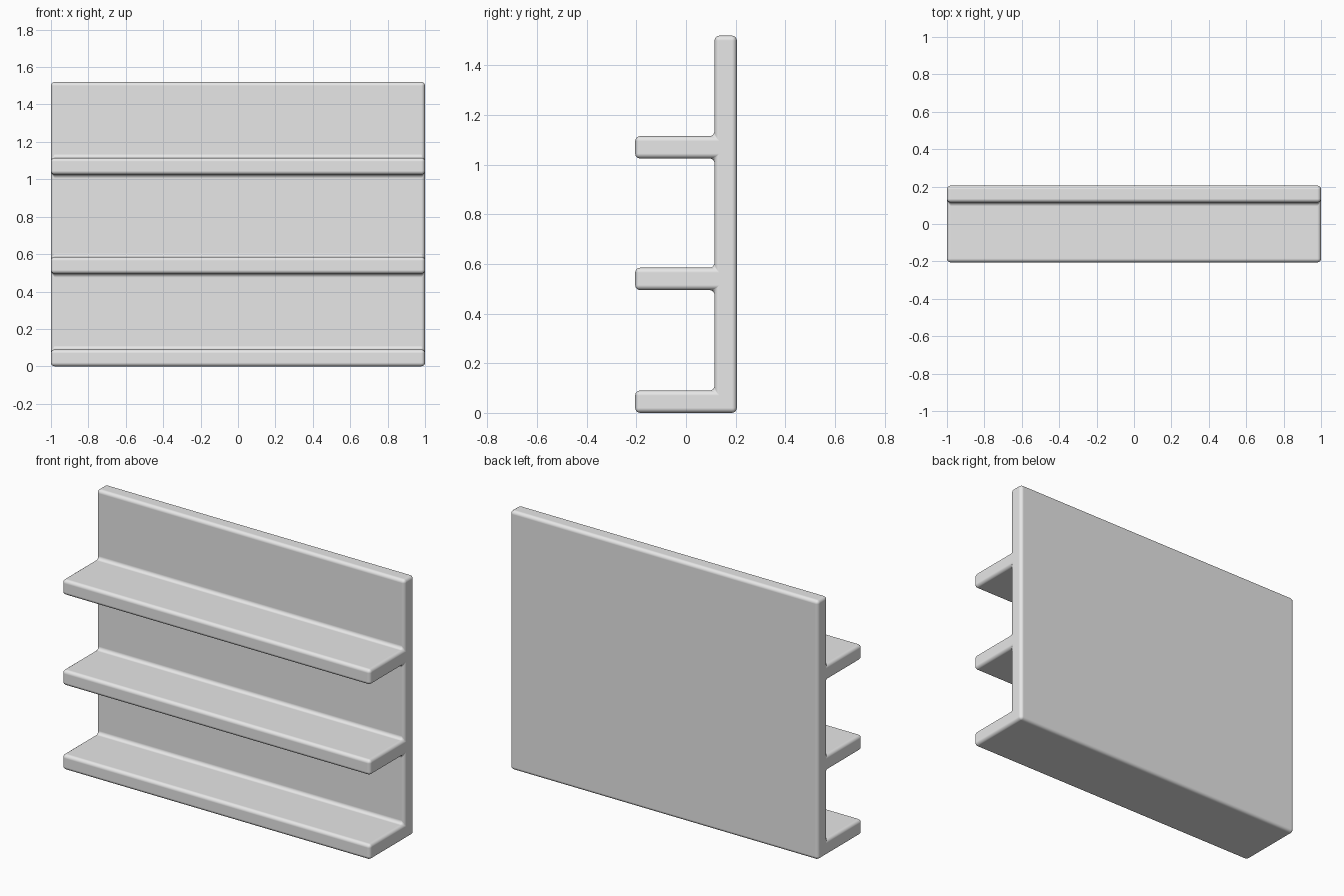
import bpy
import bmesh

# Remove the default cube
cube = bpy.data.objects.get("Cube")
if cube:
    bpy.data.objects.remove(cube, do_unlink=True)

FRONT, WALL, BACK = -0.205, 0.115, 0.205
HALF_WIDTH, HEIGHT = 1.0, 1.52
SHELVES = [(0.0, 0.09), (0.495, 0.585), (1.025, 1.115)]

# Single light grey material
grey = bpy.data.materials.new("light grey")
grey.use_nodes = True
colour = (0.8, 0.8, 0.8, 1)
grey.diffuse_color = colour
grey.node_tree.nodes["Principled BSDF"].inputs["Base Color"].default_value = colour

# Comb-shaped side profile: back panel with three shelves
profile = [(BACK, HEIGHT), (BACK, 0)]
for i, (low, high) in enumerate(SHELVES):
    if i:
        profile.append((WALL, low))
    profile += [(FRONT, low), (FRONT, high), (WALL, high)]
profile.append((WALL, HEIGHT))

# Extrude the profile across the width
bm = bmesh.new()
end = bm.faces.new([bm.verts.new((-HALF_WIDTH, y, z)) for y, z in profile])
side = bmesh.ops.extrude_face_region(bm, geom=[end], use_keep_orig=True)
moved = [v for v in side["geom"] if isinstance(v, bmesh.types.BMVert)]
bmesh.ops.translate(bm, verts=moved, vec=(2 * HALF_WIDTH, 0, 0))
bmesh.ops.recalc_face_normals(bm, faces=bm.faces)
mesh = bpy.data.meshes.new("shelf_rack")
bm.to_mesh(mesh)
bm.free()

rack = bpy.data.objects.new("shelf_rack", mesh)
bpy.context.collection.objects.link(rack)
mesh.materials.append(grey)
mesh.shade_smooth()

# Rounded outer edges and inner fillets
bevel = rack.modifiers.new("rounded edges", 'BEVEL')
bevel.width = 0.02
bevel.segments = 4
bevel.limit_method = 'ANGLE'
bevel.harden_normals = True
